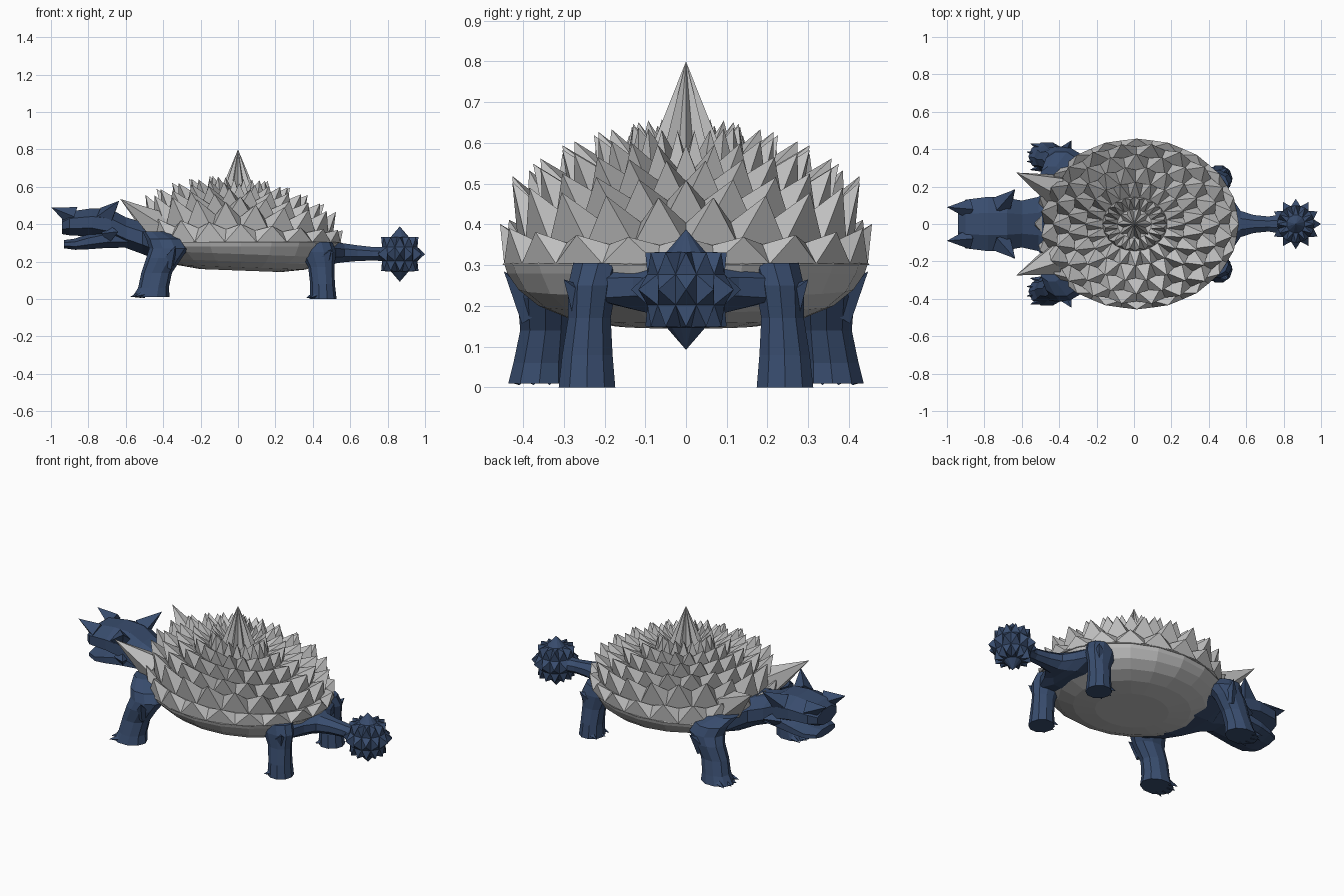
import bpy, bmesh
from math import sin, cos, pi, radians
from mathutils import Vector

if "Cube" in bpy.data.objects:
    bpy.data.objects.remove(bpy.data.objects["Cube"])


def material(name, rgb):
    m = bpy.data.materials.new(name)
    m.diffuse_color = (*rgb, 1)
    m.use_nodes = True
    m.node_tree.nodes["Principled BSDF"].inputs["Base Color"].default_value = m.diffuse_color
    return m


GREY = material("stone grey", (0.52, 0.52, 0.52))
BLUE = material("slate blue", (0.040, 0.073, 0.155))


def finish(bm, name, mat):
    bmesh.ops.recalc_face_normals(bm, faces=bm.faces)
    me = bpy.data.meshes.new(name)
    bm.to_mesh(me)
    bm.free()
    me.materials.append(mat)
    ob = bpy.data.objects.new(name, me)
    bpy.context.collection.objects.link(ob)
    return ob


def skin(bm, rings):
    """Join vertex rings with quads and cap both ends."""
    rows = [[bm.verts.new(p) for p in r] for r in rings]
    n = len(rows[0])
    for a, b in zip(rows, rows[1:]):
        for i in range(n):
            j = (i + 1) % n
            bm.faces.new((a[i], a[j], b[j], b[i]))
    bm.faces.new(rows[0])
    bm.faces.new(rows[-1])


def loft_x(bm, secs, n=8):
    """Sections (x, z, half width, half height)."""
    k = 1 / cos(pi / n)
    ang = [(i + 0.5) * 2 * pi / n for i in range(n)]
    skin(bm, [[(x, k * w * cos(a), z + k * h * sin(a)) for a in ang]
              for x, z, w, h in secs])


def loft_z(bm, secs, s, n=10):
    """Sections (z, x, y, rx, ry), s mirrors across y."""
    ang = [i * 2 * pi / n for i in range(n)]
    skin(bm, [[(x + rx * cos(a), s * (y + ry * sin(a)), z) for a in ang]
              for z, x, y, rx, ry in secs])


def spike(bm, base, tip, r, s=1, n=4):
    base, tip = (Vector((p[0], p[1] * s, p[2])) for p in (base, tip))
    q = (tip - base).to_track_quat('Z', 'Y')
    ring = [bm.verts.new(base + q @ Vector((r * cos(i * 2 * pi / n), r * sin(i * 2 * pi / n), 0)))
            for i in range(n)]
    t = bm.verts.new(tip)
    for i in range(n):
        bm.faces.new((ring[i], ring[(i + 1) % n], t))
    bm.faces.new(ring)


# Shell: rings of pyramids on a low dome, alternate rings staggered
CX, RX, RY, N = 0.015, 0.54, 0.452, 20


def shell_pt(r, z, a):
    x = CX * r + RX * r * cos(a)
    return (x, RY * r * sin(a), z - 0.09 * x * min(1, max(0, (z - 0.3) / 0.15)))


edges = [(1.0, .305), (.915, .37), (.79, .44), (.64, .49),
         (.48, .53), (.32, .555), (.17, .575)]
tips = [(1.01, .402), (.955, .513), (.83, .55), (.68, .59), (.50, .62), (.29, .645)]
bm = bmesh.new()
step = 2 * pi / N
for k, tip in enumerate(tips):
    for i in range(N):
        a = (i + 0.5 * (k % 2)) * step
        q = [bm.verts.new(shell_pt(*edges[k + u], a + v * step / 2))
             for u, v in ((0, -1), (0, 1), (1, 1), (1, -1))]
        t = bm.verts.new(shell_pt(*tip, a))
        for j in range(4):
            bm.faces.new((q[j], q[(j + 1) % 4], t))
# solid dome core just below the spikes closes the gaps
skin(bm, [[shell_pt(r * 0.995, z - 0.004, i * step) for i in range(N)] for r, z in edges])
# tall fluted centre spike
ring = [bm.verts.new(((.1, .065)[i % 2] * cos(i * step), (.1, .065)[i % 2] * sin(i * step), .56))
        for i in range(N)]
top = bm.verts.new((0, 0, .8))
for i in range(N):
    bm.faces.new((ring[i], ring[(i + 1) % N], top))
# shoulder spikes
for s in (1, -1):
    spike(bm, (-.43, .19, .39), (-.63, .275, .535), .085, s, 5)
finish(bm, "spiked_shell", GREY)

# Belly bowl
bm = bmesh.new()
skin(bm, [[(CX + RX * r * cos(i * step), RY * r * sin(i * step), z - .02 * r * cos(i * step) * (z < .25))
           for i in range(N)]
          for r, z in ((.99, .307), (.97, .28), (.91, .24), (.8, .2), (.64, .17), (.4, .152))])
finish(bm, "belly", GREY)

# Head, neck and chest
bm = bmesh.new()
loft_x(bm, [(-.94, .392, .09, .045), (-.9, .404, .13, .064), (-.78, .41, .145, .075),
            (-.68, .395, .14, .085), (-.6, .355, .125, .082), (-.51, .325, .145, .085),
            (-.43, .295, .27, .088), (-.32, .27, .31, .078), (-.26, .25, .25, .06)])
for s in (1, -1):
    spike(bm, (-.88, .08, .44), (-1.0, .09, .49), .055, s)
    spike(bm, (-.71, .10, .44), (-.635, .185, .525), .06, s)
    spike(bm, (-.69, .11, .35), (-.64, .185, .36), .05, s)
finish(bm, "head_and_neck", BLUE)

# Lower jaw
bm = bmesh.new()
loft_x(bm, [(-.93, .293, .09, .022), (-.87, .293, .12, .03), (-.8, .308, .13, .042),
            (-.7, .325, .128, .052), (-.58, .325, .11, .05)])
finish(bm, "lower_jaw", BLUE)

# Legs with claws and joint spikes
for s, side in ((1, "left"), (-1, "right")):
    bm = bmesh.new()
    loft_z(bm, [(.36, -.44, .24, .07, .07), (.32, -.39, .3, .1, .09), (.27, -.37, .325, .105, .085),
                (.22, -.395, .345, .095, .072), (.14, -.435, .345, .082, .065),
                (.06, -.452, .355, .082, .072), (.01, -.465, .36, .1, .08)], s)
    spike(bm, (-.375, .37, .19), (-.335, .447, .285), .05, s)
    for d in (-.055, -.02, .02, .055):
        spike(bm, (-.53 + abs(d) * .5, .355 + d, .025), (-.585 + abs(d) * .5, .36 + d * 1.3, .012), .02, s)
    finish(bm, "front_leg_" + side, BLUE)

    bm = bmesh.new()
    loft_z(bm, [(.305, .42, .215, .085, .065), (.25, .43, .23, .095, .062),
                (.17, .445, .237, .07, .055), (.08, .452, .242, .066, .065),
                (0, .455, .243, .072, .073)], s)
    spike(bm, (.46, .255, .21), (.5, .3, .265), .045, s)
    for d in (-.045, 0, .045):
        spike(bm, (.405 + abs(d) * .4, .243 + d, .02), (.365 + abs(d) * .4, .243 + d * 1.3, .005), .018, s)
    finish(bm, "hind_leg_" + side, BLUE)

# Rump and tail
bm = bmesh.new()
loft_x(bm, [(.34, .25, .2, .055), (.42, .245, .25, .06), (.49, .243, .23, .06),
            (.53, .247, .13, .055), (.57, .247, .07, .05), (.64, .245, .048, .042), (.72, .242, .04, .036),
            (.8, .24, .055, .038)])
finish(bm, "tail", BLUE)

# Tail club: banded ball with a pyramid on every panel
C, M = Vector((.865, 0, .24)), 12


def ball(r, el, i):
    e, a = radians(el), i * 2 * pi / M
    return C + r * Vector((cos(e) * cos(a), cos(e) * sin(a), sin(e)))


bm = bmesh.new()
for lo, hi in ((-62, -21), (-21, 21), (21, 62)):
    for i in range(M):
        q = [bm.verts.new(ball(.105, e, i + d)) for e, d in ((lo, -.5), (lo, .5), (hi, .5), (hi, -.5))]
        t = bm.verts.new(ball(.135, (lo + hi) / 2 * 1.02, i))
        for j in range(4):
            bm.faces.new((q[j], q[(j + 1) % 4], t))
for e in (1, -1):
    ring = [bm.verts.new(ball(.105, 62 * e, i + .5)) for i in range(M)]
    t = bm.verts.new(C + Vector((0, 0, .148 * e)))
    for i in range(M):
        bm.faces.new((ring[i], ring[(i + 1) % M], t))
bmesh.ops.remove_doubles(bm, verts=bm.verts, dist=1e-4)
finish(bm, "tail_club", BLUE)
